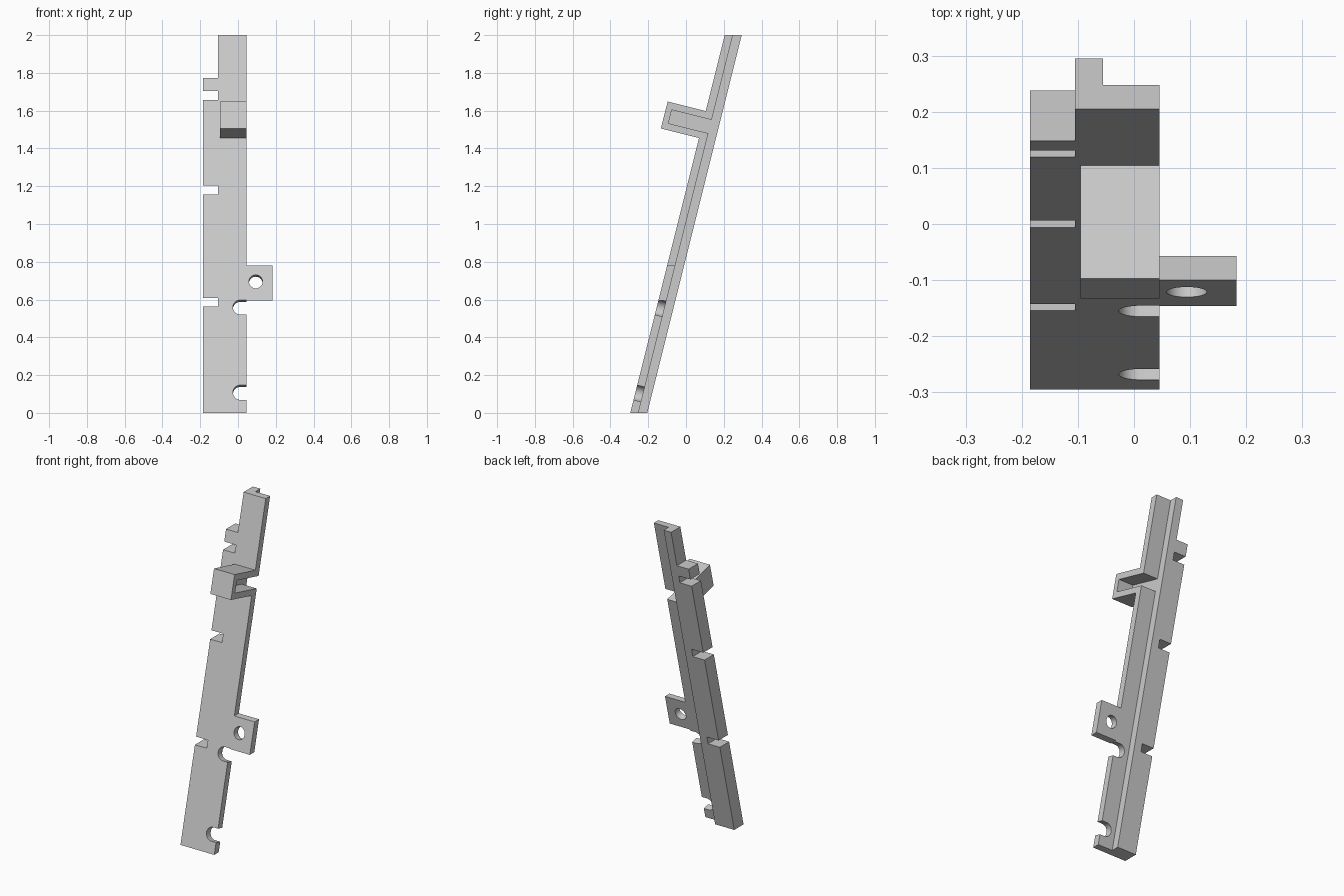
import bpy, bmesh, math
from mathutils import Vector

if "Cube" in bpy.data.objects:
    bpy.data.objects.remove(bpy.data.objects["Cube"], do_unlink=True)

SLOPE = 0.25            # lean of the strip: y per unit of z
BASE = -0.295           # y of the front surface at the ground
PLATE, FULL = 0.043, 0.09
NORMAL = Vector((0, 1, -SLOPE)).normalized()

grey = bpy.data.materials.new("light grey")
grey.use_nodes = True
grey.diffuse_color = (0.6, 0.6, 0.6, 1)
grey.node_tree.nodes["Principled BSDF"].inputs["Base Color"].default_value = (0.6, 0.6, 0.6, 1)


def lean(x, depth, z):
    """Point at a depth behind the leaning front surface."""
    return Vector((x, BASE + SLOPE * z + depth, z))


def prism(name, ring, vec):
    """Closed solid made by sweeping a ring of points along a vector."""
    bm = bmesh.new()
    face = bm.faces.new([bm.verts.new(p) for p in ring])
    out = bmesh.ops.extrude_face_region(bm, geom=[face])["geom"]
    bmesh.ops.translate(bm, vec=vec, verts=[g for g in out if isinstance(g, bmesh.types.BMVert)])
    bmesh.ops.recalc_face_normals(bm, faces=bm.faces)
    mesh = bpy.data.meshes.new(name)
    bm.to_mesh(mesh)
    bm.free()
    mesh.materials.append(grey)
    ob = bpy.data.objects.new(name, mesh)
    bpy.context.collection.objects.link(ob)
    return ob


def slab(name, x0, x1, z0, z1, d0, d1):
    """Leaning block with level ends."""
    ring = [lean(x, d, z0) for x, d in ((x0, d0), (x1, d0), (x1, d1), (x0, d1))]
    return prism(name, ring, Vector((0, SLOPE, 1)) * (z1 - z0))


def bore(name, x, z, r, open_to=None):
    """Round cutter square to the front; open_to stretches it into an open slot."""
    if open_to is None:
        angles = [math.tau * i / 32 for i in range(32)]
    else:
        angles = [math.pi / 2 + math.pi * i / 16 for i in range(17)]
    flat = [(x + r * math.cos(a), z + r * math.sin(a)) for a in angles]
    if open_to is not None:
        flat += [(open_to, z - r), (open_to, z + r)]
    return prism(name, [lean(u, 0, v) - NORMAL * 0.02 for u, v in flat], NORMAL * 0.1)


def cut(ob, cutters):
    for c in cutters:
        c.hide_render = True
        c.hide_set(True)
        mod = ob.modifiers.new(c.name, "BOOLEAN")
        mod.operation = "DIFFERENCE"
        mod.solver = "EXACT"
        mod.object = c


# Leaning strip: thin plate with a thick rib along its right side
section = [(-0.185, 0), (0.045, 0), (0.045, PLATE), (-0.055, PLATE), (-0.055, FULL), (-0.185, FULL)]
strip = prism("leaning_strip", [lean(x, d, 0) for x, d in section], Vector((0, SLOPE, 1)) * 2)

# Notches in the right edge and the narrow top end
gaps = ((0.562, 0.608), (1.155, 1.205), (1.657, 1.703), (1.773, 2.1))
notches = [slab(f"notch_cutter_{i}", -0.25, -0.105, a, b, -0.05, 0.15) for i, (a, b) in enumerate(gaps)]

# Rounded slots open to the left edge
slots = [bore(f"slot_cutter_{i}", 0.012, z, 0.039, 0.1) for i, z in enumerate((0.108, 0.559))]

# Hollow of the hook, running through the plate
inner = [(-0.075, 1.604), (-0.093, 1.533), (0.2, 1.46), (0.2, 1.535)]
hollow = prism("hollow_cutter", [Vector((-0.055, y, z)) for y, z in inner], Vector((0.2, 0, 0)))
cut(strip, notches + slots + [hollow])

# Projecting hook in front
outer = [(0.105, 1.598), (-0.097, 1.648), (-0.133, 1.506), (0.069, 1.455)]
hook = prism("front_hook", [Vector((-0.095, y, z)) for y, z in outer], Vector((0.14, 0, 0)))
cut(hook, [hollow])

# Side ear with a round hole
ear = slab("side_ear", 0.045, 0.183, 0.595, 0.78, 0, PLATE)
cut(ear, [bore("ear_hole_cutter", 0.094, 0.695, 0.036)])

# Flat faces with smooth hole walls
for ob in (strip, hook, ear):
    bpy.ops.object.select_all(action="DESELECT")
    ob.select_set(True)
    bpy.context.view_layer.objects.active = ob
    for mod in list(ob.modifiers):
        bpy.ops.object.modifier_apply(modifier=mod.name)
    bpy.ops.object.shade_smooth_by_angle(angle=math.radians(30))

# The cutters have done their work
for c in [o for o in bpy.data.objects if "cutter" in o.name]:
    bpy.data.objects.remove(c, do_unlink=True)
